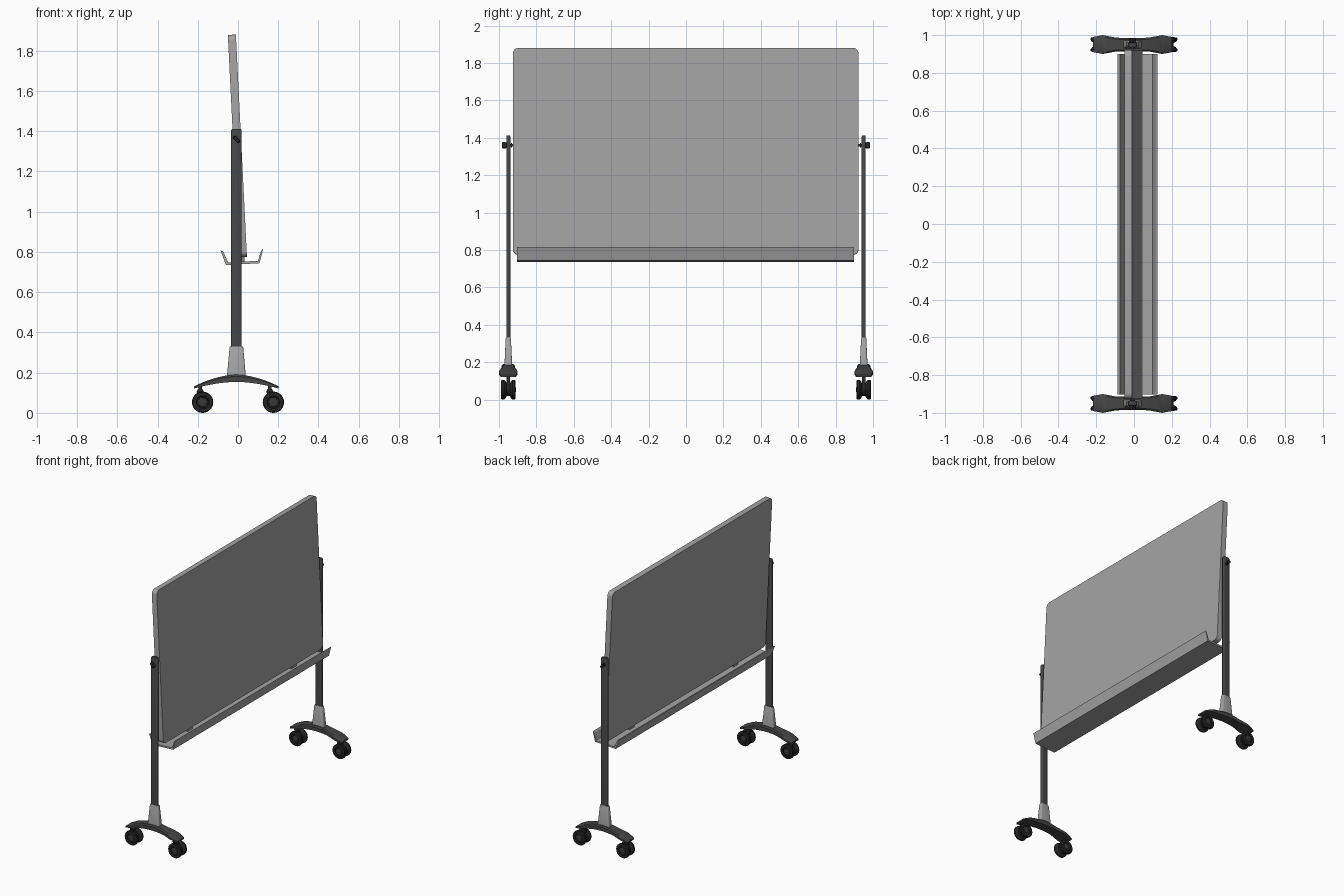
import bpy, bmesh, math
from mathutils import Matrix, Vector

if "Cube" in bpy.data.objects:
    bpy.data.objects.remove(bpy.data.objects["Cube"])


def material(name, r, g, b):
    m = bpy.data.materials.new(name)
    m.diffuse_color = (r, g, b, 1)
    m.use_nodes = True
    m.node_tree.nodes["Principled BSDF"].inputs["Base Color"].default_value = m.diffuse_color
    return m


GREY = material("light grey", 0.37, 0.37, 0.37)
DARK = material("dark grey metal", 0.06, 0.06, 0.06)
HUB = material("charcoal hub", 0.04, 0.04, 0.04)
BLACK = material("black rubber", 0.018, 0.018, 0.018)


def finish(name, bm, mat, smooth=True):
    bmesh.ops.recalc_face_normals(bm, faces=bm.faces)
    me = bpy.data.meshes.new(name)
    bm.to_mesh(me)
    bm.free()
    ob = bpy.data.objects.new(name, me)
    bpy.context.collection.objects.link(ob)
    me.materials.append(mat)
    if smooth:
        bpy.ops.object.select_all(action='DESELECT')
        bpy.context.view_layer.objects.active = ob
        ob.select_set(True)
        bpy.ops.object.shade_smooth_by_angle(angle=math.radians(35))
    return ob


def loft(name, rings, mat, smooth=True):
    """Skin a list of closed rings and cap both ends."""
    bm = bmesh.new()
    vs = [[bm.verts.new(p) for p in ring] for ring in rings]
    n = len(vs[0])
    for a, b in zip(vs, vs[1:]):
        for i in range(n):
            j = (i + 1) % n
            bm.faces.new((a[i], a[j], b[j], b[i]))
    bm.faces.new(vs[0])
    bm.faces.new(vs[-1])
    return finish(name, bm, mat, smooth)


def lathe(name, prof, loc, mat, rot=None, seg=28):
    """Spin (radius, height) points round z, then turn and place."""
    bm = bmesh.new()
    vs = [bm.verts.new((r, 0, h)) for r, h in prof]
    es = [bm.edges.new(p) for p in zip(vs, vs[1:])]
    bmesh.ops.spin(bm, geom=vs + es, cent=(0, 0, 0), axis=(0, 0, 1),
                   angle=2 * math.pi, steps=seg)
    bmesh.ops.remove_doubles(bm, verts=bm.verts, dist=1e-5)
    bm.transform(Matrix.Translation(loc) @ (rot or Matrix()))
    return finish(name, bm, mat)


def rounded(hx, hy, r, cx, cy, z, k=4):
    """Rounded rectangle ring at height z."""
    pts = []
    for q, (sx, sy) in enumerate(((1, 1), (-1, 1), (-1, -1), (1, -1))):
        for i in range(k + 1):
            a = math.pi / 2 * (q + i / k)
            pts.append((cx + sx * (hx - r) + r * math.cos(a),
                        cy + sy * (hy - r) + r * math.sin(a), z))
    return pts


CX = -0.008      # leg centre
LEG_Y = 0.95
TILT = Matrix.Rotation(math.radians(-2.85), 4, 'Y')

# tilted board with rounded corners
board_rings = []
for dx in (-0.02, 0.02):
    ring = rounded(0.5535, 0.924, 0.03, 0, 0, 0, 6)
    board_rings.append([TILT @ Vector((dx, y, z)) + Vector((-0.003, -0.002, 1.327))
                        for z, y, _ in ring])
loft("board", board_rings, GREY)

# pen tray: folded sheet running along the bottom of the board
tray = [(-0.087, 0.807), (-0.06, 0.735), (0.107, 0.744), (0.125, 0.816),
        (0.115, 0.805), (0.099, 0.756), (-0.049, 0.748), (-0.074, 0.804)]
loft("pen_tray", [[(x, y, z) for x, z in tray] for y in (-0.903, 0.899)], GREY, False)

# small tabs that hang the tray from the board
for y in (-0.6, 0.6):
    loft("tray_tab", [rounded(0.008, 0.03, 0.002, 0.025, y, z, 1) for z in (0.748, 0.785)], GREY)


def wheel_rot(s):
    return Matrix.Rotation(-s * math.pi / 2, 4, 'X')


TYRE = [(0, .007), (.028, .007), (.044, .013), (.053, .023), (.053, .033),
        (.049, .038), (.032, .039), (.028, .034), (0, .034)]
CAP = [(0, .03), (.024, .03), (.022, .037), (.012, .04), (0, .04)]

for side in (-1, 1):
    y0 = side * LEG_Y

    # upright post
    loft("post", [rounded(0.026 - d, 0.011 - d / 2, 0.008, CX, y0, z)
                  for z, d in ((0.19, 0), (1.405, 0), (1.411, 0.004))], DARK)

    # tapered collar
    loft("collar", [rounded(hx, hy, 0.008, CX, y0, z)
                    for z, hx, hy in ((0.18, 0.047, 0.021), (0.325, 0.034, 0.014),
                                      (0.331, 0.031, 0.012))], GREY)

    # arched foot, wider towards its ends
    rings = []
    for i in range(25):
        t = -1 + i / 12
        a = abs(t)
        x = CX + 0.21 * t
        top = 0.190 - 0.058 * a ** 1.8
        bot = 0.154 - 0.033 * a ** 1.8
        if a < 0.4:
            w = 0.036
        elif a < 0.75:
            w = 0.036 + 0.014 * (a - 0.4) / 0.35
        else:
            w = 0.050 - 0.010 * (a - 0.75) / 0.25
        c = (top - bot) * 0.25
        rings.append([(x, y0 - w, bot), (x, y0 + w, bot), (x, y0 + w, top - c),
                      (x, y0 + w - 0.008, top), (x, y0 - w + 0.008, top), (x, y0 - w, top - c)])
    loft("foot", rings, DARK)

    # twin-wheel castors
    for wx, sx in ((-0.176, -0.188), (0.176, 0.158)):
        c = Vector((wx, y0, 0.053))
        for s in (-1, 1):
            lathe("castor_wheel", TYRE, c, BLACK, wheel_rot(s))
            lathe("castor_hub", CAP, c, HUB, wheel_rot(s))
        lathe("castor_body", [(0, -.009), (.034, -.009), (.034, .009), (0, .009)],
              c, BLACK, wheel_rot(1))
        loft("castor_neck", [rounded(hx, 0.010, 0.004, x, y0, z)
                             for z, hx, x in ((0.07, 0.022, wx), (0.105, 0.018, sx),
                                              (0.118, 0.011, sx))], BLACK)
        lathe("castor_stem", [(0, .105), (.009, .105), (.009, .14), (0, .14)],
              (sx, y0, 0), HUB, seg=16)

    # pivot pin, washer and locking lever
    pivot = Vector((CX, 0, 1.36))
    pin = wheel_rot(side)
    lathe("pivot_pin", [(0, .91), (.006, .91), (.006, .972), (0, .972)], pivot, DARK, pin, 16)
    lathe("pivot_washer", [(0, .929), (.012, .929), (.012, .936), (0, .936)], pivot, BLACK, pin, 16)
    turn = Matrix.Rotation(math.radians(45), 4, 'Y')
    lever = []
    for y, k in ((0.961, 0.8), (0.966, 1), (0.98, 1), (0.984, 0.8)):
        lever.append([turn @ Vector((px * k, 0, py * k)) + pivot + Vector((0, side * y, 0))
                      for px, py, _ in rounded(0.021, 0.009, 0.0085, 0, 0, 0)])
    loft("locking_lever", lever, BLACK)
